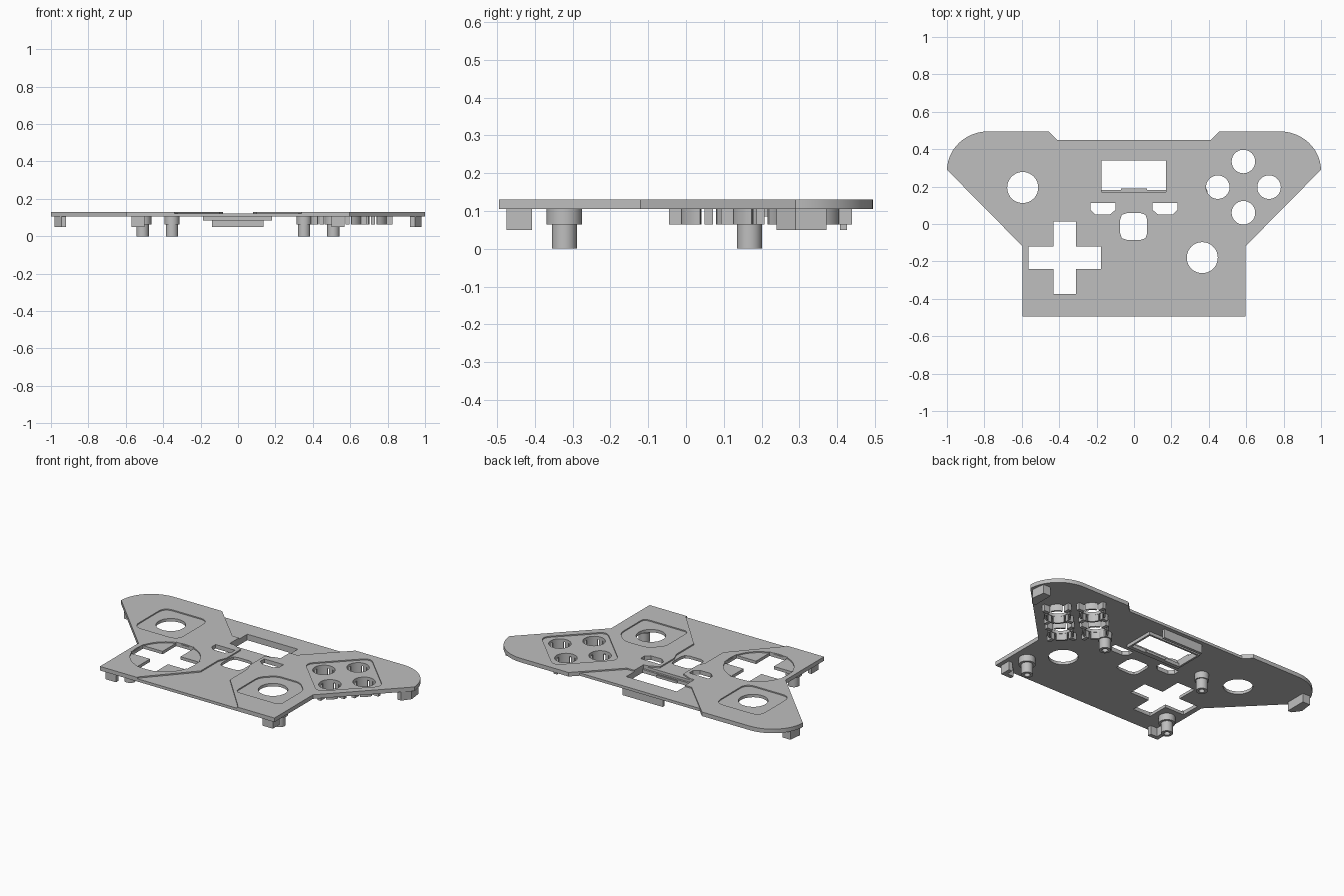
import bpy, bmesh, math
from mathutils import Vector

if "Cube" in bpy.data.objects:
    bpy.data.objects.remove(bpy.data.objects["Cube"])

grey = bpy.data.materials.new("mid_grey")
grey.diffuse_color = (0.52, 0.52, 0.52, 1)
grey.use_nodes = True
grey.node_tree.nodes["Principled BSDF"].inputs["Base Color"].default_value = grey.diffuse_color

TOP, LOW, BASE = 0.13, 0.122, 0.105


def finish(name, bm):
    bmesh.ops.recalc_face_normals(bm, faces=bm.faces)
    me = bpy.data.meshes.new(name)
    bm.to_mesh(me)
    bm.free()
    me.materials.append(grey)
    ob = bpy.data.objects.new(name, me)
    bpy.context.collection.objects.link(ob)
    return ob


def prism(name, pts, z0, z1):
    bm = bmesh.new()
    face = bm.faces.new([bm.verts.new((x, y, z0)) for x, y in pts])
    new = bmesh.ops.extrude_face_region(bm, geom=[face])["geom"]
    bmesh.ops.translate(bm, vec=(0, 0, z1 - z0),
                        verts=[v for v in new if isinstance(v, bmesh.types.BMVert)])
    return finish(name, bm)


def lathe(name, x, y, profile, n=32):
    """Closed ring-shaped solid from an (r, z) profile."""
    bm = bmesh.new()
    rings = []
    for i in range(n):
        a = 2 * math.pi * i / n
        rings.append([bm.verts.new((x + r * math.cos(a), y + r * math.sin(a), z))
                      for r, z in profile])
    m = len(profile)
    for i in range(n):
        p, q = rings[i], rings[(i + 1) % n]
        for j in range(m):
            bm.faces.new((p[j], q[j], q[(j + 1) % m], p[(j + 1) % m]))
    return finish(name, bm)


def box(name, x0, x1, y0, y1, z0, z1):
    return prism(name, rect(x0, x1, y0, y1), z0, z1)


def rect(x0, x1, y0, y1):
    return [(x0, y0), (x1, y0), (x1, y1), (x0, y1)]


def circle(x, y, r, n=40, a0=0.0, a1=2 * math.pi):
    return [(x + r * math.cos(a0 + (a1 - a0) * i / n),
             y + r * math.sin(a0 + (a1 - a0) * i / n)) for i in range(n)]


def rounded(pts, d, n=6):
    """Replace each corner with a curve that starts d away from it."""
    out = []
    for i, p in enumerate(pts):
        p = Vector(p)
        a = p + (Vector(pts[i - 1]) - p).normalized() * d
        b = p + (Vector(pts[(i + 1) % len(pts)]) - p).normalized() * d
        for k in range(n + 1):
            t = k / n
            out.append(tuple(a * (1 - t) ** 2 + p * 2 * t * (1 - t) + b * t * t))
    return out


def cut(ob, pts, z0=0.0, z1=0.3):
    tool = prism("cutter", pts, z0, z1)
    mod = ob.modifiers.new("cut", 'BOOLEAN')
    mod.operation, mod.solver, mod.object = 'DIFFERENCE', 'EXACT', tool
    bpy.context.view_layer.objects.active = ob
    bpy.ops.object.modifier_apply(modifier=mod.name)
    bpy.data.objects.remove(tool)


# Faceplate outline: right half mirrored to the left
half = [(0.595, -0.495), (0.595, -0.12), (1.0, 0.29)]
half += [(0.78 + 0.22 * math.cos(a), 0.285 + 0.21 * math.sin(a))
         for a in [math.pi / 2 * k / 12 for k in range(1, 13)]]
half += [(0.455, 0.495), (0.41, 0.45)]
plate = prism("faceplate", half + [(-x, y) for x, y in reversed(half)], BASE, TOP)

# Shallow central channel, flaring to the front and back
side = [(0.34, -0.6), (0.34, -0.485), (0.1, -0.22), (0.1, -0.05), (0.08, 0.0),
        (0.08, 0.14), (0.17, 0.18), (0.17, 0.26), (0.22, 0.26), (0.41, 0.45), (0.41, 0.6)]
cut(plate, side + [(-x, y) for x, y in reversed(side)], LOW)

# Shallow wells around the controls
SX, SY, TX, TY, BX, BY, DX, DY = -0.595, 0.198, 0.365, -0.18, 0.585, 0.197, -0.37, -0.18
cut(plate, rounded(rect(SX - .152, SX + .152, SY - .152, SY + .152), 0.06), 0.123)
cut(plate, rounded([(0.212, -0.332), (0.518, -0.332), (0.518, -0.1), (0.445, -0.028),
                    (0.285, -0.028), (0.212, -0.1)], 0.035), 0.123)
cut(plate, rounded([(BX, BY - .265), (BX + .265, BY), (BX, BY + .265),
                    (BX - .265, BY)], 0.05), 0.123)
cut(plate, circle(DX, DY, 0.197, 64), 0.123)

# Through holes: sticks, face buttons, direction cross
cut(plate, circle(SX, SY - 0.003, 0.083))
cut(plate, circle(TX, TY, 0.083))
buttons = [(BX + dx, BY + dy) for dx, dy in ((0, .137), (.137, 0), (0, -.137), (-.137, 0))]
for x, y in buttons:
    cut(plate, circle(x, y, 0.063, 32))
w, h = 0.061, 0.193
cross = [(w, -h), (w, -w), (h, -w), (h, w), (w, w), (w, h),
         (-w, h), (-w, w), (-h, w), (-h, -w), (-w, -w), (-w, -h)]
cut(plate, [(DX + x, DY + y) for x, y in cross])

# Screen window, home button and the two small buttons
cut(plate, rect(-0.175, 0.17, 0.17, 0.34))
cut(plate, rounded(rect(-0.074, 0.07, -0.085, 0.058), 0.035, 2))
for s in (-1, 1):
    cut(plate, [(s * x, y) for x, y in ((0.13, 0.05), (0.205, 0.05), (0.232, 0.075),
                                        (0.232, 0.113), (0.1, 0.113), (0.1, 0.075))])

# Frame under the screen window
for name, b in (("screen_frame_left", (-0.187, -0.175, 0.158, 0.352)),
                ("screen_frame_right", (0.17, 0.182, 0.158, 0.352)),
                ("screen_frame_back", (-0.175, 0.17, 0.34, 0.352)),
                ("screen_frame_front", (-0.175, 0.17, 0.158, 0.182))):
    box(name, *b, 0.085, 0.106)
box("screen_lip", -0.07, 0.07, 0.18, 0.19, 0.085, 0.1)
box("back_tab", -0.14, 0.135, 0.408, 0.426, 0.05, 0.106)

# Hollow stepped screw posts, corner clips and wing clips
for s, label in ((-1, "left"), (1, "right")):
    for where, x, y, collar in (("front", 0.51, -0.322, 0.047), ("back", 0.353, 0.168, 0.04)):
        lathe(f"{where}_{label}_post", s * x, y,
              [(0.017, 0), (0.033, 0), (0.033, 0.064), (collar, 0.064),
               (collar, 0.106), (0.017, 0.106)])
    prism(f"{label}_corner_clip",
          [(s * x, y) for x, y in ((0.5, -0.475), (0.57, -0.475), (0.57, -0.408),
                                   (0.545, -0.408), (0.545, -0.45), (0.5, -0.45))],
          0.05, 0.106)
    prism(f"{label}_wing_clip",
          [(s * x, y) for x, y in ((0.92, 0.24), (0.945, 0.24), (0.982, 0.29),
                                   (0.972, 0.372), (0.92, 0.372))], 0.05, 0.106)

# Guide walls and fins below each face button
for x, y in buttons:
    for k in range(4):
        a = math.pi / 2 * k
        outer = circle(x, y, 0.075, 6, a + 0.3, a + 1.45)
        inner = circle(x, y, 0.064, 6, a + 0.3, a + 1.45)
        prism("button_guide", outer + inner[::-1], 0.064, 0.106)
        c, s = math.cos(a), math.sin(a)
        prism("button_fin", [(x + u * c - v * s, y + u * s + v * c)
                             for u, v in rect(0.066, 0.105, -0.011, 0.011)], 0.064, 0.106)

# Smooth curved walls, keep hard edges
bpy.ops.object.select_all(action='SELECT')
bpy.context.view_layer.objects.active = plate
bpy.ops.object.shade_smooth_by_angle(angle=math.radians(30))
